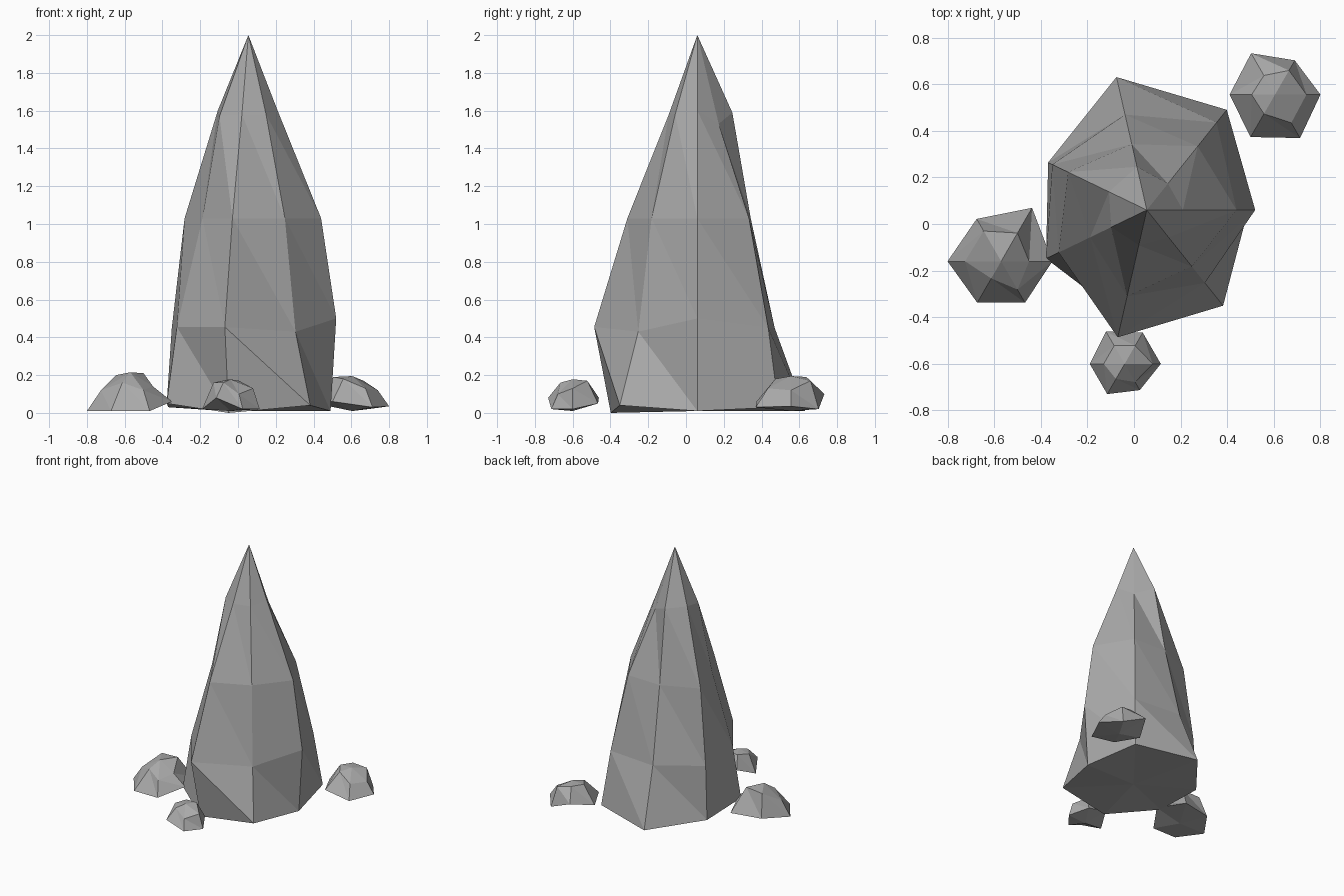
import bpy
import math

default_cube = bpy.data.objects.get("Cube")
if default_cube:
    bpy.data.objects.remove(default_cube, do_unlink=True)

# One stone grey for everything
stone = bpy.data.materials.new("stone_grey")
stone.use_nodes = True
grey = (0.4, 0.4, 0.4, 1)
stone.diffuse_color = grey
stone.node_tree.nodes["Principled BSDF"].inputs["Base Color"].default_value = grey


def build_rock(name, center, rings, apex_height):
    """Stack irregular rings around a centre, close with a peak and a flat base.

    Each ring is (radii, heights); heights may be one value for the whole ring.
    """
    center_x, center_y = center
    sides = len(rings[0][0])
    verts, faces = [], []

    for radii, heights in rings:
        if not isinstance(heights, tuple):
            heights = (heights,) * sides
        for side, (radius, height) in enumerate(zip(radii, heights)):
            angle = math.tau * side / sides
            verts.append((center_x + radius * math.cos(angle),
                          center_y + radius * math.sin(angle),
                          height))
    apex = len(verts)
    verts.append((center_x, center_y, apex_height))
    bottom = len(verts)
    verts.append((center_x, center_y, 0.01))

    # Faceted walls, peak fan and base fan
    top_start = (len(rings) - 1) * sides
    for side in range(sides):
        following = (side + 1) % sides
        for level in range(len(rings) - 1):
            low, high = level * sides, (level + 1) * sides
            faces.append((low + side, low + following, high + side))
            faces.append((low + following, high + following, high + side))
        faces.append((top_start + side, top_start + following, apex))
        faces.append((following, side, bottom))

    mesh = bpy.data.meshes.new(name)
    mesh.from_pydata(verts, [], faces)
    mesh.materials.append(stone)
    mesh.update()
    rock = bpy.data.objects.new(name, mesh)
    bpy.context.collection.objects.link(rock)
    return rock


# Tall seven-sided spire
build_rock("rock_spire", (0.055, 0.06), [
    ((.435, .55, .585, .47, .48, .47, .525), (.01, .03, .01, .03, .05, 0, .04)),
    ((.465, .48, .42, .45, .42, .56, .40), (.5, .45, .45, .45, .455, .455, .43)),
    ((.385, .35, .29, .375, .27, .38, .31), 1.03),
    ((.155, .145, .19, .18, .17, .155, .15), (1.6, 1.53, 1.59, 1.6, 1.57, 1.58, 1.58)),
], 2.0)

# Six-sided boulders scattered around the foot
build_rock("right_boulder", (-.57, -.16), [
    ((.22, .265, .21, .23, .205, .205), (.06, .03, .03, .01, .01, .01)),
    ((.12, .14, .15, .155, .085, .14), (.14, .21, .20, .12, .16, .12)),
], .215)

build_rock("front_boulder", (-.04, -.6), [
    ((.155, .155, .16, .15, .15, .13), (.02, .05, .08, .02, .08, .02)),
    ((.12, .09, .09, .09, .075, .09), (.13, .17, .17, .16, .16, .1)),
], .178)

build_rock("left_boulder", (.605, .555), [
    ((.195, .17, .205, .195, .21, .215), (.035, .02, .1, .05, .06, .03)),
    ((.135, .12, .095, .1, .095, .14), (.12, .17, .19, .19, .18, .13)),
], .195)
